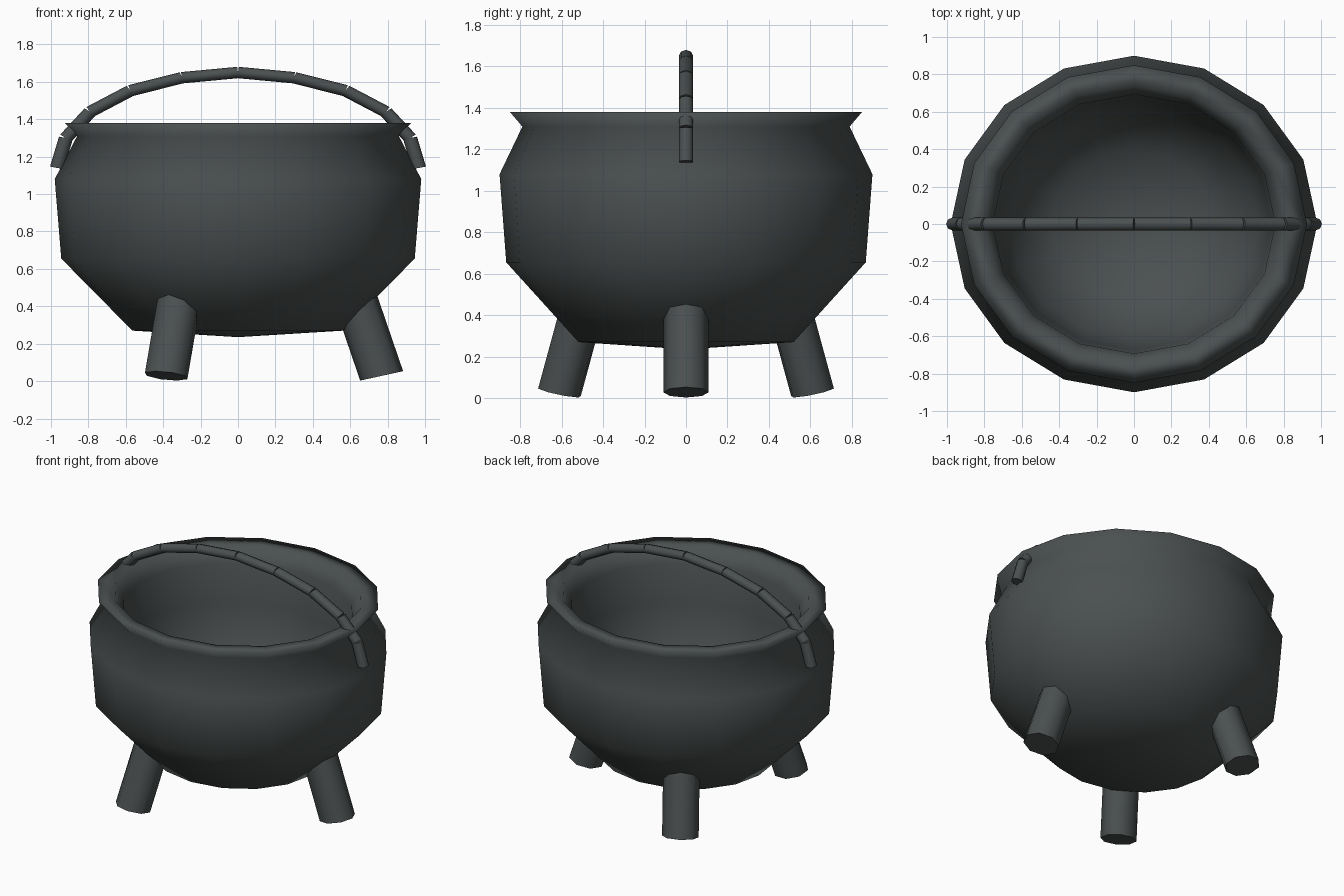
import bpy, bmesh, math
from mathutils import Matrix, Vector

cube = bpy.data.objects.get("Cube")
if cube:
    bpy.data.objects.remove(cube, do_unlink=True)

# The whole pot is slightly squashed in depth and height
SQUASH = Vector((1, 0.918, 0.8))

iron = bpy.data.materials.new("dark_iron")
iron.use_nodes = True
iron.diffuse_color = (0.07, 0.08, 0.08, 1)
iron.node_tree.nodes["Principled BSDF"].inputs["Base Color"].default_value = (0.07, 0.08, 0.08, 1)


def finish(bm, name, smooth_angle):
    bmesh.ops.recalc_face_normals(bm, faces=bm.faces)
    mesh = bpy.data.meshes.new(name)
    bm.to_mesh(mesh)
    bm.free()
    mesh.materials.append(iron)
    obj = bpy.data.objects.new(name, mesh)
    bpy.context.collection.objects.link(obj)
    bpy.ops.object.select_all(action='DESELECT')
    obj.select_set(True)
    bpy.context.view_layer.objects.active = obj
    bpy.ops.object.shade_smooth_by_angle(angle=math.radians(smooth_angle))


def add_rod(bm, start, end, radius, sides):
    """Capped cylinder between two points, squashed like the rest."""
    a, b = (Vector((p[0], p[1] / SQUASH.y, p[2] / SQUASH.z)) for p in (start, end))
    axis = b - a
    side = Vector((0, 0, 1)).cross(axis).normalized()
    up = axis.normalized()
    turn = Matrix((side.cross(up), side, up)).transposed().to_4x4()
    place = Matrix.Diagonal(SQUASH).to_4x4() @ Matrix.Translation((a + b) / 2) @ turn
    bmesh.ops.create_cone(bm, cap_ends=True, segments=sides, radius1=radius,
                          radius2=radius, depth=axis.length, matrix=place)


# Pot: outer wall, flared rim, flat lip and inner bowl as one lathed profile
profile = [(0, 0.235), (0.565, 0.27), (0.945, 0.655), (0.98, 1.08), (0.86, 1.31),
           (0.925, 1.38), (0.81, 1.375), (0.755, 1.27), (0.735, 1.0), (0.67, 0.68),
           (0.43, 0.42), (0, 0.36)]
bm = bmesh.new()
verts = [bm.verts.new((r, 0, z)) for r, z in profile]
edges = [bm.edges.new(pair) for pair in zip(verts, verts[1:])]
bmesh.ops.spin(bm, geom=verts + edges, cent=(0, 0, 0), axis=(0, 0, 1),
               angle=math.tau, steps=16, use_duplicate=False)
bmesh.ops.remove_doubles(bm, verts=bm.verts, dist=0.001)
bmesh.ops.scale(bm, vec=(1, SQUASH.y, 1), verts=bm.verts)
finish(bm, "pot_body", 180)

# Three splayed legs
for name, degrees in (("left_leg", 0), ("back_right_leg", 120), ("front_right_leg", 240)):
    c, s = math.cos(math.radians(degrees)), math.sin(math.radians(degrees)) * SQUASH.y
    bm = bmesh.new()
    add_rod(bm, (0.768 * c, 0.768 * s, 0.028), (0.62 * c, 0.62 * s, 0.46), 0.119, 8)
    finish(bm, name, 62)

# Arched handle of separate straight links, mirrored left and right
arch = [(0, 1.65), (0.3, 1.622), (0.575, 1.553), (0.79, 1.44), (0.92, 1.30), (0.968, 1.14)]
bm = bmesh.new()
for sign in (1, -1):
    for (x1, z1), (x2, z2) in zip(arch, arch[1:]):
        add_rod(bm, (sign * x1, 0, z1), (sign * x2, 0, z2), 0.038, 8)
finish(bm, "handle", 62)
